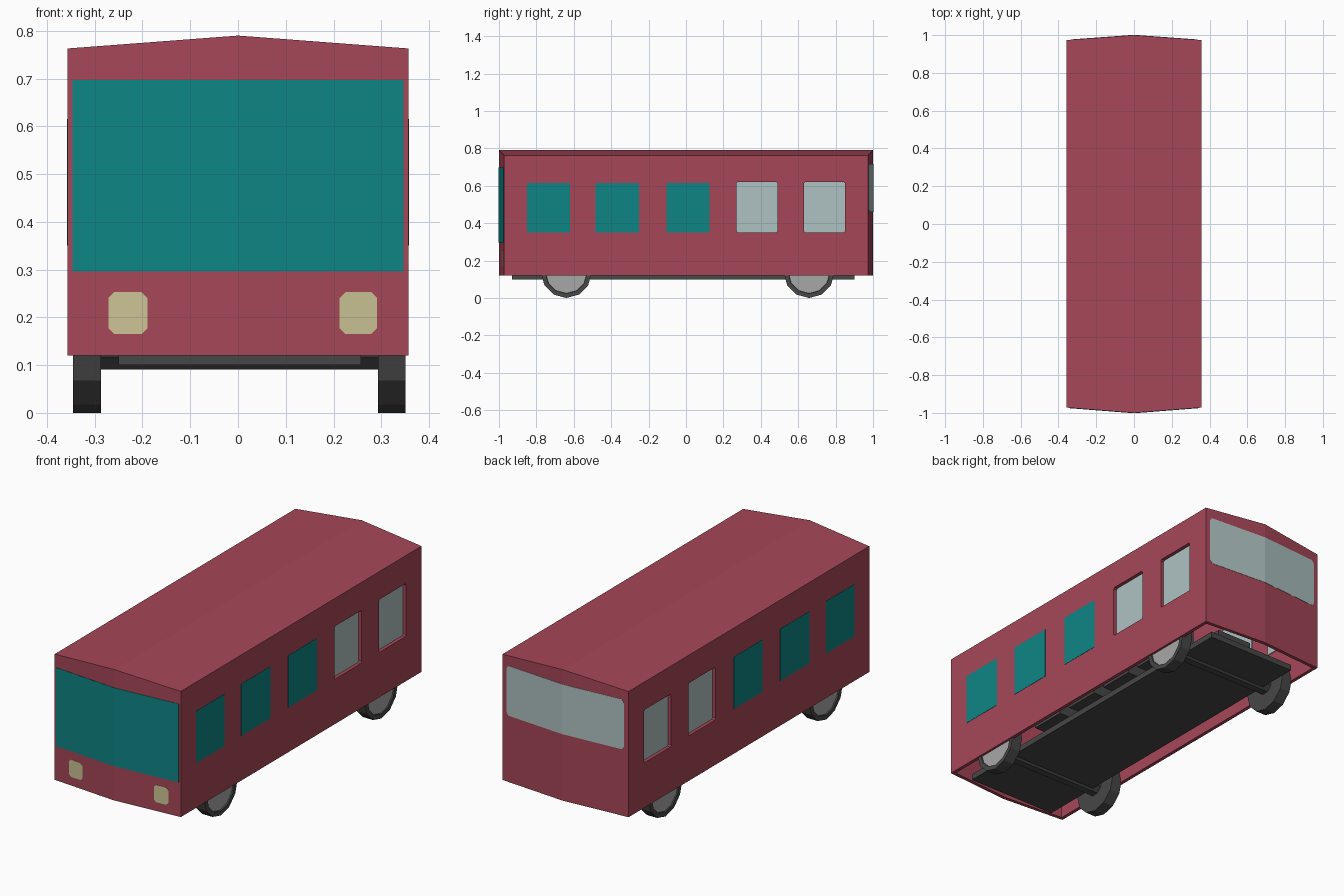
import bpy, bmesh, math
from mathutils import Vector

if "Cube" in bpy.data.objects:
    bpy.data.objects.remove(bpy.data.objects["Cube"])


def material(name, rgb):
    m = bpy.data.materials.new(name)
    m.diffuse_color = (*rgb, 1)
    m.use_nodes = True
    m.node_tree.nodes["Principled BSDF"].inputs["Base Color"].default_value = m.diffuse_color
    return m


RED = material("red paint", (0.385, 0.062, 0.096))
TEAL = material("teal glass", (0.0045, 0.235, 0.235))
PALE = material("pale glass", (0.43, 0.54, 0.54))
CREAM = material("cream lamp", (0.60, 0.55, 0.30))
DARK = material("dark grey", (0.063, 0.063, 0.063))
HUB = material("light grey", (0.39, 0.39, 0.39))

W, EAVE, RIDGE, BASE = 0.357, 0.763, 0.79, 0.12
SIDE_FRONT, SIDE_BACK = -0.972, 0.974


def finish(bm, name, *mats):
    bmesh.ops.recalc_face_normals(bm, faces=bm.faces[:])
    me = bpy.data.meshes.new(name)
    bm.to_mesh(me)
    bm.free()
    ob = bpy.data.objects.new(name, me)
    bpy.context.collection.objects.link(ob)
    for m in mats:
        me.materials.append(m)
    return ob


def prism(name, outline, offset, mat):
    """Flat outline pushed along an offset vector."""
    bm = bmesh.new()
    a = [bm.verts.new(p) for p in outline]
    b = [bm.verts.new(Vector(p) + Vector(offset)) for p in outline]
    bm.faces.new(a)
    bm.faces.new(b[::-1])
    for i in range(len(a)):
        j = (i + 1) % len(a)
        bm.faces.new((a[i], a[j], b[j], b[i]))
    return finish(bm, name, mat)


def box(name, x0, x1, y0, y1, z0, z1, mat):
    return prism(name, [(x0, y0, z0), (x1, y0, z0), (x1, y1, z0), (x0, y1, z0)],
                 (0, 0, z1 - z0), mat)


def rounded(u0, u1, z0, z1, c):
    """Rectangle with cut corners, as (u, z) pairs."""
    return [(u0 + c, z0), (u1 - c, z0), (u1, z0 + c), (u1, z1 - c),
            (u1 - c, z1), (u0 + c, z1), (u0, z1 - c), (u0, z0 + c)]


def front_y(x):
    return -1 + (1 + SIDE_FRONT) * abs(x) / W


def back_y(x):
    return 1 - (1 - SIDE_BACK) * abs(x) / W


# Body shell: shallow pointed front, back and roof, open underneath
bm = bmesh.new()
plan = [(-W, SIDE_FRONT), (0, -1), (W, SIDE_FRONT), (W, SIDE_BACK), (0, 1), (-W, SIDE_BACK)]
low = [bm.verts.new((x, y, BASE)) for x, y in plan]
top = [bm.verts.new((x, y, EAVE if x else RIDGE)) for x, y in plan]
for i in range(6):
    j = (i + 1) % 6
    bm.faces.new((low[i], low[j], top[j], top[i]))
bm.faces.new((top[0], top[1], top[4], top[5]))
bm.faces.new((top[1], top[2], top[3], top[4]))
body = finish(bm, "body", RED)
bpy.context.view_layer.objects.active = body
solid = body.modifiers.new("thickness", 'SOLIDIFY')
solid.thickness, solid.offset, solid.use_even_offset = 0.018, -1, True
bpy.ops.object.modifier_apply(modifier=solid.name)

# Recessed rear side windows, cut through both walls
for y0, y1 in ((0.27, 0.49), (0.63, 0.85)):
    outline = [(-0.5, y, z) for y, z in rounded(y0, y1, 0.35, 0.62, 0.007)]
    cutter = prism("window_cutter", outline, (1, 0, 0), RED)
    cutter.hide_render = True
    cut = body.modifiers.new("window", 'BOOLEAN')
    cut.operation, cut.solver, cut.object = 'DIFFERENCE', 'EXACT', cutter
    bpy.ops.object.modifier_apply(modifier=cut.name)
    bpy.data.objects.remove(cutter)
    for s in (-1, 1):
        box("rear_side_window", s * 0.334, s * 0.3385, y0 - 0.01, y1 + 0.01, 0.34, 0.63, PALE)

# Flush teal side windows
for y0, y1 in ((-0.85, -0.62), (-0.485, -0.25), (-0.105, 0.125)):
    for s in (-1, 1):
        box("side_window", s * (W - 0.004), s * (W + 0.0015), y0, y1, 0.35, 0.615, TEAL)

# Windscreen and back window, each in two angled halves
for s in (-1, 1):
    pts = [(0, 0.296), (0.347, 0.296), (0.347, 0.697), (0, 0.697)]
    prism("windscreen", [(s * x, front_y(x) - 0.002, z) for x, z in pts], (0, 0.006, 0), TEAL)
    pts = [(0, 0.46), (0.32, 0.46), (0.332, 0.475), (0.332, 0.70), (0.32, 0.715), (0, 0.715)]
    prism("back_window", [(s * x, back_y(x) + 0.0015, z) for x, z in pts], (0, -0.006, 0), PALE)

# Headlights
for x0, x1 in ((-0.271, -0.19), (0.213, 0.291)):
    prism("headlight", [(x, front_y(x) - 0.0015, z) for x, z in rounded(x0, x1, 0.165, 0.253, 0.012)],
          (0, 0.005, 0), CREAM)

# Floor slab and seat benches
box("floor", -0.25, 0.258, -0.93, 0.9, 0.1, 0.13, DARK)
for s in (-1, 1):
    for i in range(4):
        y = -0.42 + i * 0.26
        box("seat", s * 0.08, s * 0.28, y, y + 0.16, 0.16, 0.22, DARK)
        box("seat_back", s * 0.08, s * 0.28, y + 0.16, y + 0.19, 0.16, 0.42, DARK)

# Wheels and axles
R = 0.135


def wheel(name, side, x_in, x_out, y):
    bm = bmesh.new()
    rings = []
    for x, r in ((x_in, R), (x_out, R), (x_out, 0.112), (x_out - side * 0.006, 0.11)):
        rings.append([bm.verts.new((x, y + r * math.sin(k * math.pi / 6),
                                    R - r * math.cos(k * math.pi / 6))) for k in range(12)])
    for a, b in zip(rings, rings[1:]):
        for k in range(12):
            m = (k + 1) % 12
            bm.faces.new((a[k], a[m], b[m], b[k]))
    bm.faces.new(rings[0])
    bm.faces.new(rings[-1]).material_index = 1
    return finish(bm, name, DARK, HUB)


for y in (-0.64, 0.658):
    wheel("left_wheel", -1, -0.287, -0.345, y)
    wheel("right_wheel", 1, 0.293, 0.351, y)
    ring = [(-0.29, y + 0.048 * math.cos(a), R + 0.048 * math.sin(a))
            for a in (math.pi * (k + 0.5) / 4 for k in range(8))]
    prism("axle", ring, (0.585, 0, 0), DARK)
